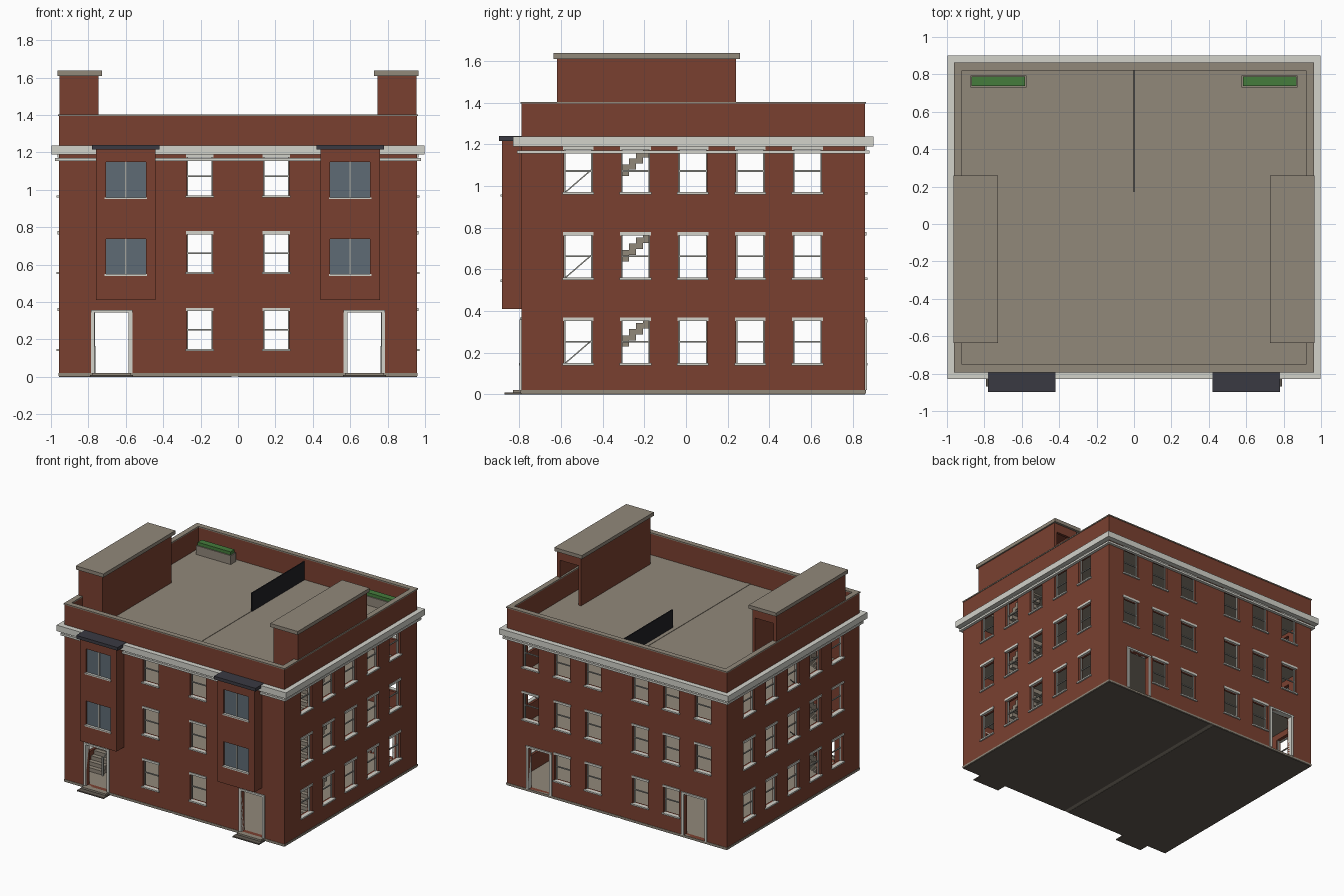
import bpy, bmesh

cube = bpy.data.objects.get("Cube")
if cube:
    bpy.data.objects.remove(cube, do_unlink=True)


def material(name, hexcode):
    # sRGB hex to linear colour
    parts = [int(hexcode[i:i + 2], 16) / 255 for i in (0, 2, 4)]
    col = [c / 12.92 if c < 0.04 else ((c + 0.055) / 1.055) ** 2.4 for c in parts] + [1]
    m = bpy.data.materials.new(name)
    m.use_nodes = True
    m.diffuse_color = col
    bsdf = next(n for n in m.node_tree.nodes if n.type == 'BSDF_PRINCIPLED')
    bsdf.inputs["Base Color"].default_value = col
    return m


BRICK = material("red brick", "7a4030")
TRIM = material("pale trim", "d2d2ca")
STONE = material("tan stone", "91887a")
METAL = material("dark metal", "3a3a42")
GLASS = material("slate glass", "5f6b75")
FRAME = material("grey sash", "a3a39c")
GREEN = material("hedge green", "457c3c")
BASE = material("dark foundation", "5f5850")
BLACK = material("black screen", "202026")

WX, FRONT, BACK, T = 0.958, -0.79, 0.86, 0.037
TOP, ROOF, STOREY = 1.395, 1.23, 0.41


def boxes(name, mat, items, slope=0):
    """One object from boxes (x0, x1, y0, y1, z0, z1); slope shears z along y."""
    bm = bmesh.new()
    for x0, x1, y0, y1, z0, z1 in items:
        x0, x1 = sorted((x0, x1))
        y0, y1 = sorted((y0, y1))
        for v in bmesh.ops.create_cube(bm, size=1)["verts"]:
            y = y0 if v.co.y < 0 else y1
            v.co = (x0 if v.co.x < 0 else x1, y,
                    (z0 if v.co.z < 0 else z1) + slope * (y - y0))
    me = bpy.data.meshes.new(name)
    bm.to_mesh(me)
    bm.free()
    me.materials.append(mat)
    ob = bpy.data.objects.new(name, me)
    bpy.context.collection.objects.link(ob)
    return ob


def cut(ob, items):
    cutter = boxes("cutter", ob.data.materials[0], items)
    cutter.hide_render = True
    mod = ob.modifiers.new("openings", 'BOOLEAN')
    mod.operation, mod.solver, mod.object = 'DIFFERENCE', 'EXACT', cutter
    bpy.context.view_layer.objects.active = ob
    bpy.ops.object.modifier_apply(modifier=mod.name)
    bpy.data.objects.remove(cutter, do_unlink=True)


def on(side, u0, u1, d0, d1, z0, z1):
    """Box on a wall: u along it, d outward from its outer face."""
    if side in ("front", "back"):
        s, p = (-1, FRONT) if side == "front" else (1, BACK)
        return (u0, u1, p + s * d0, p + s * d1, z0, z1)
    s = 1 if side == "right" else -1
    return (s * (WX + d0), s * (WX + d1), u0, u1, z0, z1)


def ring(out, thick, z0, z1):
    """Four boxes around the footprint, projecting out and thick wide."""
    x, f, b = WX + out, FRONT - out, BACK + out
    return [(-x, x, f, f + thick, z0, z1), (-x, x, b - thick, b, z0, z1),
            (-x, -x + thick, f + thick, b - thick, z0, z1),
            (x - thick, x, f + thick, b - thick, z0, z1)]


# Walls with window and door openings
side_cols = [-0.517 + 0.275 * i for i in range(5)]
columns = {"front": [-0.205, 0.205], "back": [-0.75, -0.475, -0.205, 0.205, 0.475, 0.75],
           "left": side_cols, "right": side_cols}
DOOR, DOOR_HALF, DOOR_TOP = 0.676, 0.091, 0.345
W = 0.068
openings = {s: [] for s in columns}
lintels, sills, sashes, door_trim = [], [], [], []
for side, cols in columns.items():
    for floor in range(3):
        for u in cols:
            if side == "back" and floor == 0 and abs(u) > 0.6:
                continue
            z0 = 0.147 + floor * STOREY
            z1 = z0 + 0.21
            openings[side].append(on(side, u - W, u + W, -0.1, 0.1, z0, z1))
            lintels.append(on(side, u - W - .006, u + W + .006, -.01, .006, z1 - .005, z1 + .012))
            sills.append(on(side, u - W - .008, u + W + .008, -.02, .012, z0 - .008, z0 + .003))
            mid = (z0 + z1) / 2
            sashes.append(on(side, u - W, u + W, -.026, -.018, mid - .004, mid + .004))
            for e in (-1, 1):
                sashes.append(on(side, u + e * W, u + e * (W - .006), -.028, -.016, z0, z1))
    if side in ("front", "back"):
        for c in (-DOOR, DOOR):
            a, b = c - DOOR_HALF, c + DOOR_HALF
            openings[side].append(on(side, a, b, -0.1, 0.1, 0.02, DOOR_TOP))
            for e in ((a - .02, a), (b, b + .02)):
                door_trim.append(on(side, *e, -T, .008, 0.02, DOOR_TOP))
            door_trim.append(on(side, a - .02, b + .02, -T, .01, DOOR_TOP, DOOR_TOP + .014))

for side in columns:
    if side in ("front", "back"):
        shape = on(side, -WX, WX, -T, 0, 0.005, TOP)
    else:
        shape = on(side, FRONT + T, BACK - T, -T, 0, 0.005, TOP)
    cut(boxes(side + "_wall", BRICK, [shape]), openings[side])

boxes("window_lintels", TRIM, lintels)
boxes("window_sills", TRIM, sills)
boxes("window_sashes", FRAME, sashes)
boxes("door_frames", TRIM, door_trim)

# Foundation, plinth, cornice and parapet coping
boxes("foundation_slab", BASE, [(-WX, -0.035, FRONT, BACK, 0, 0.005),
                                (0, WX, FRONT, BACK, 0, 0.005)])
boxes("centre_strip", STONE, [(-0.035, 0, FRONT, BACK, 0.002, 0.006),
                              (-0.035, 0, FRONT + T, BACK - T, ROOF, ROOF + .003)])
boxes("plinth", STONE, ring(0.003, 0.02, 0.005, 0.02))
boxes("cornice", TRIM, ring(0.04, 0.041, 1.19, 1.237))
boxes("lower_cornice_band", TRIM, ring(0.021, 0.022, 1.155, 1.171))
boxes("parapet_coping", STONE, ring(0.004, 0.042, TOP, TOP + .009))

# Floors and roof deck, with stairwells along both sides
HOLE, XI = 0.768, WX - T
Y0, Y1 = FRONT + T, BACK - T
deck = [(-XI, XI, Y0, Y1, 0.005, 0.02)]
for z in (0.02 + STOREY, 0.02 + 2 * STOREY, ROOF):
    deck.append((-HOLE, HOLE, Y0, Y1, z - .025, z))
    for s in (-1, 1):
        for a, b in ((Y0, -0.56), (-0.1, Y1)):
            deck.append((s * HOLE, s * XI, a, b, z - .025, z))
boxes("floors_and_roof", STONE, deck)

# Staircases and sloping handrails
STEPS, RUN = 14, 0.034
rise = STOREY / STEPS
treads, rails, posts = [], [], []
for s in (-1, 1):
    for floor in range(3):
        z = 0.02 + floor * STOREY
        for i in range(STEPS):
            y, top = -0.58 + i * RUN, z + (i + 1) * rise
            treads.append((s * .775, s * XI, y, y + RUN, max(top - .055, z), top))
        rails.append((s * .764, s * .772, -0.58, -0.2, z + .125, z + .133))
        posts.append((s * .762, s * .774, -0.59, -0.578, z, z + .145))
boxes("stairs", STONE, treads)
boxes("stair_handrails", FRAME, rails, slope=rise / RUN)
boxes("stair_posts", FRAME, posts)

# Projecting bays, rooftop stair houses, planters and door steps
for s, label in ((-1, "left"), (1, "right")):
    c = s * 0.6
    bay = boxes(label + "_bay", BRICK, [(c - .16, c + .16, -0.882, FRONT, 0.41, 1.215)])
    panes, bars, ledges, holes = [], [], [], []
    for z in (0.548, 0.548 + STOREY):
        top = z + 0.19
        holes.append((c - .107, c + .107, -1, -0.867, z, top))
        panes.append((c - .107, c + .107, -0.869, -0.862, z, top))
        bars.append((c - .005, c + .005, -0.874, -0.868, z, top))
        ledges.append((c - .114, c + .114, -0.889, -0.867, z - .008, z + .002))
    cut(bay, holes)
    boxes(label + "_bay_glass", GLASS, panes)
    boxes(label + "_bay_mullions", FRAME, bars)
    boxes(label + "_bay_sills", TRIM, ledges)
    boxes(label + "_bay_cap", METAL, [(c - .18, c + .18, -0.897, FRONT, 1.215, 1.24)])

    house = boxes(label + "_stair_house", BRICK, [(s * .745, s * .955, -0.62, 0.24, ROOF, 1.61)])
    cut(house, [(s * .765, s * .935, -0.6, 0.22, 1.2, 1.59)])
    cut(house, [(s * .77, s * .93, 0.2, 0.3, 1.2, 1.54)])
    boxes(label + "_stair_house_cap", STONE, [(s * .726, s * .966, -0.637, 0.258, 1.61, 1.638)])

    p = s * 0.725
    boxes(label + "_planter", STONE, [(p - .15, p + .15, .73, .795, ROOF, 1.3)])
    boxes(label + "_hedge", GREEN, [(p - .143, p + .143, .738, .788, 1.3, 1.325)])

    d = s * DOOR
    boxes(label + "_door_step", STONE, [(d - .105, d + .105, -0.83, FRONT, .008, .022)])
    boxes(label + "_lower_step", BASE, [(d - .115, d + .115, -0.87, FRONT, 0, .009)])

# Roof privacy screen
boxes("roof_screen", BLACK, [(-.004, .004, 0.17, Y1, ROOF, 1.375)])
